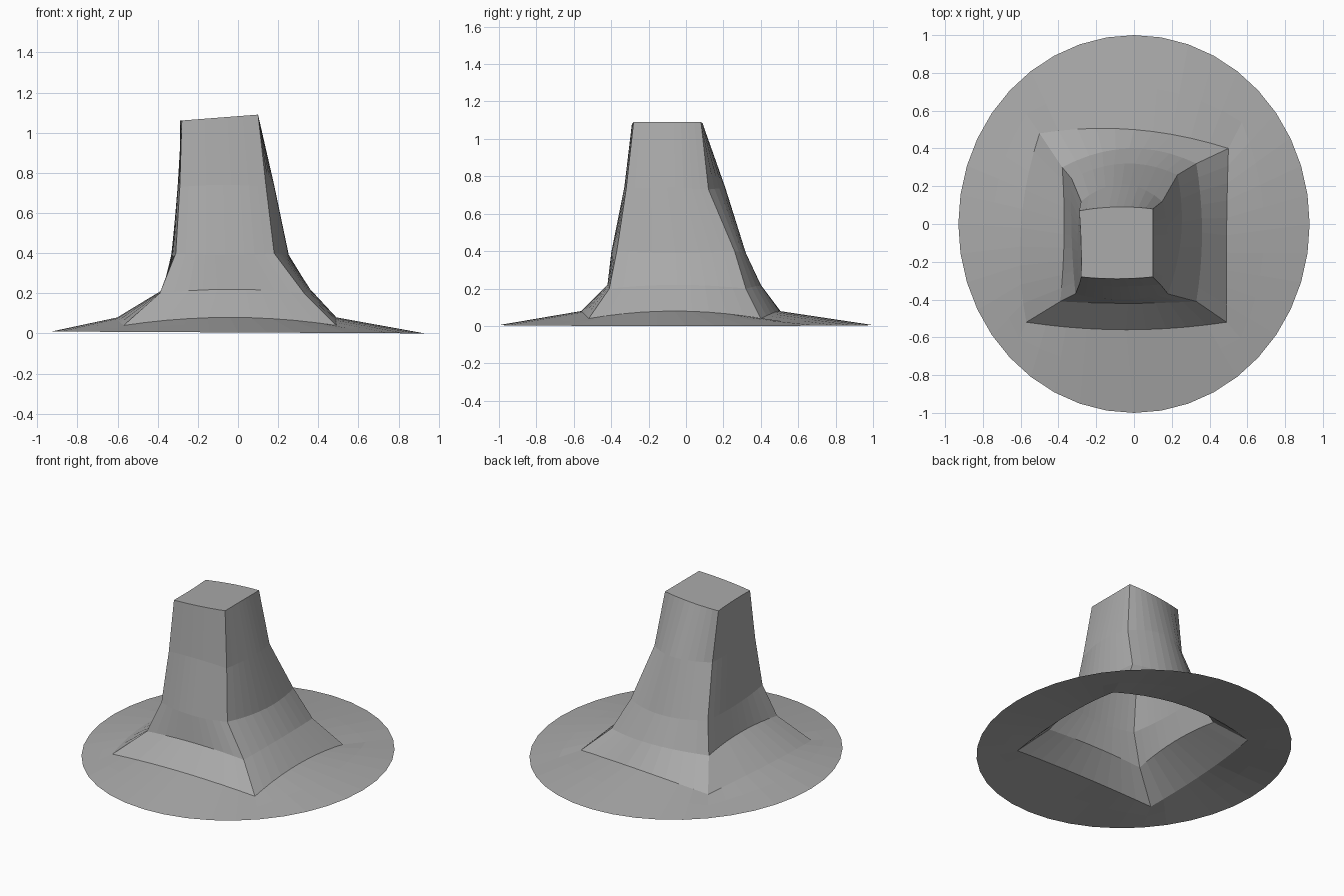
import bpy, bmesh, math
from mathutils import Vector

cube = bpy.data.objects.get("Cube")
if cube:
    bpy.data.objects.remove(cube, do_unlink=True)

SIDE = 10  # segments along each side of the tower

# One row per level: middle height, corner height, corners (front left, front
# right, back right, back left), then the middle of front, right, back, left.
LEVELS = [
    (1.075, 1.075, [(-.28, -.28), (.1, -.28), (.1, .08), (-.29, .07)], (-.29, .1, .09, -.28)),
    (.74, .73, [(-.29, -.32), (.14, -.32), (.15, .12), (-.28, .12)], (-.33, .18, .21, -.3)),
    (.39, .4, [(-.31, -.37), (.18, -.37), (.23, .26), (-.33, .24)], (-.4, .25, .32, -.33)),
    (.22, .2, [(-.39, -.41), (.33, -.41), (.33, .32), (-.38, .3)], (-.42, .36, .4, -.37)),
    (.08, .04, [(-.57, -.52), (.49, -.52), (.5, .4), (-.5, .48)], (-.56, .49, .5, -.6)),
]


def tower_ring(mid_z, corner_z, corners, middles):
    """Four gently bowed sides, running round from the front left corner."""
    points = []
    for side in range(4):
        a, b = Vector(corners[side]), Vector(corners[(side + 1) % 4])
        axis = (side + 1) % 2
        bow = middles[side] - (a[axis] + b[axis]) / 2
        for i in range(SIDE):
            t = i / SIDE
            f = 1 - (2 * t - 1) ** 2
            p = a.lerp(b, t)
            p[axis] += bow * f
            points.append(Vector((p.x, p.y, corner_z + (mid_z - corner_z) * f)))
    return points


def rim_ring():
    """Oval outer edge of the brim, slightly higher on the right."""
    points = []
    for i in range(4 * SIDE):
        angle = math.radians(-135) + math.tau * i / (4 * SIDE)
        x, y = .93 * math.cos(angle), math.sin(angle)
        points.append(Vector((x, y, .005 - .005 * x)))
    return points


# Tower levels, with a tilted top
rings = [tower_ring(*level) for level in LEVELS]
for p in rings[0]:
    p.z += .077 * (p.x + .1)

# Brim: a middle ring, then the outer edge
rim = rim_ring()
rings.append([a.lerp(b, .45) for a, b in zip(rings[-1], rim)])
rings.append(rim)

bm = bmesh.new()
loops = [[bm.verts.new(p) for p in ring] for ring in rings]
bm.faces.new(loops[0])
for upper, lower in zip(loops, loops[1:]):
    for i in range(len(upper)):
        j = (i + 1) % len(upper)
        bm.faces.new((upper[i], lower[i], lower[j], upper[j]))

# Rest on the ground
low = min(v.co.z for v in bm.verts)
for v in bm.verts:
    v.co.z -= low
bm.normal_update()

mesh = bpy.data.meshes.new("flared_tower")
bm.to_mesh(mesh)
bm.free()

# Plain grey
grey = bpy.data.materials.new("grey")
grey.use_nodes = True
colour = (.4, .4, .4, 1)
grey.diffuse_color = colour
grey.node_tree.nodes["Principled BSDF"].inputs["Base Color"].default_value = colour
mesh.materials.append(grey)

tower = bpy.data.objects.new("flared_tower", mesh)
bpy.context.collection.objects.link(tower)
